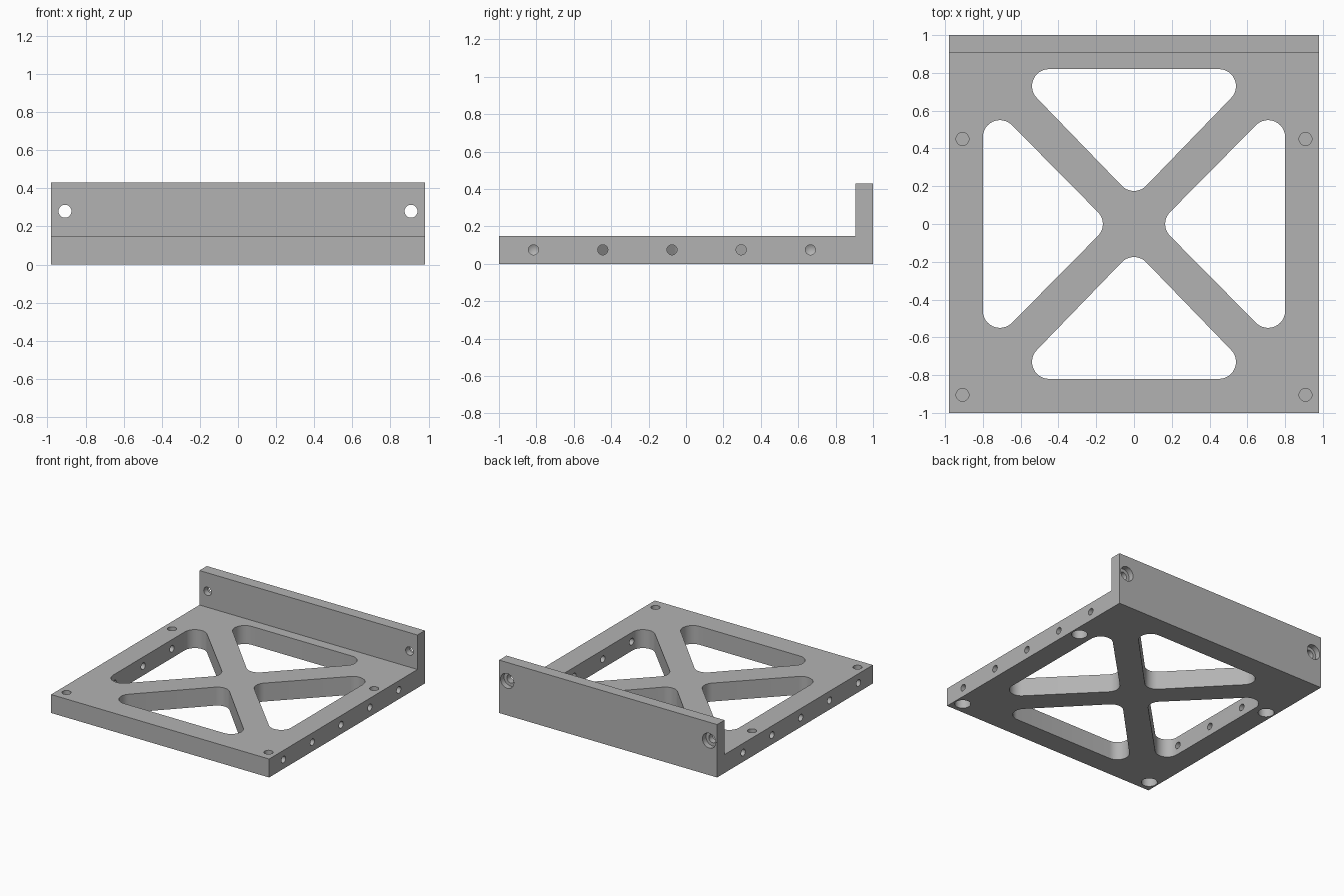
import bpy, bmesh, math
from mathutils import Matrix, Vector

cube = bpy.data.objects.get("Cube")
if cube:
    bpy.data.objects.remove(cube, do_unlink=True)

HALF_X, PLATE, WALL_Y, WALL_TOP = 0.98, 0.15, 0.905, 0.43

grey = bpy.data.materials.new("plain grey")
grey.use_nodes = True
grey.diffuse_color = (0.45, 0.45, 0.45, 1)
grey.node_tree.nodes["Principled BSDF"].inputs["Base Color"].default_value = grey.diffuse_color


def make_object(name, bm, helper=False):
    bmesh.ops.recalc_face_normals(bm, faces=bm.faces)
    mesh = bpy.data.meshes.new(name)
    bm.to_mesh(mesh)
    bm.free()
    mesh.materials.append(grey)
    obj = bpy.data.objects.new(name, mesh)
    bpy.context.collection.objects.link(obj)
    obj.hide_render = helper
    return obj


def extrude(bm, points, direction):
    """Solid prism from a closed outline."""
    face = bm.faces.new([bm.verts.new(p) for p in points])
    geom = bmesh.ops.extrude_face_region(bm, geom=[face])["geom"]
    verts = [g for g in geom if isinstance(g, bmesh.types.BMVert)]
    bmesh.ops.translate(bm, verts=verts, vec=direction)
    bm.faces.ensure_lookup_table()


def drill(bm, start, direction, profile, segments=32):
    """Solid of revolution from (radius, depth) pairs along a direction."""
    turn = Vector((0, 0, 1)).rotation_difference(Vector(direction)).to_matrix().to_4x4()
    place = Matrix.Translation(start) @ turn
    rings = []
    for radius, depth in profile:
        steps = segments if radius else 1
        rings.append([bm.verts.new(place @ Vector((
            radius * math.cos(math.tau * i / segments),
            radius * math.sin(math.tau * i / segments), depth))) for i in range(steps)])
    for a, b in zip(rings, rings[1:]):
        for i in range(segments):
            j = (i + 1) % segments
            bm.faces.new((a[i], a[j], b[0]) if len(b) == 1 else (a[i], a[j], b[j], b[i]))
    for ring in (rings[0], rings[-1]):
        if len(ring) > 1:
            bm.faces.new(ring)


def rounded_triangle(bm, tip, corner, spread, turn, radius=0.09, steps=12):
    """Window cutter pointing at the centre; turned about z."""
    outline = []
    # each corner: centre, start angle, swept angle
    for cx, cy, start, sweep in ((tip, 0, 135, 90), (corner, -spread, 225, 135),
                                 (corner, spread, 0, 135)):
        for i in range(steps + 1):
            a = math.radians(start + sweep * i / steps)
            outline.append(Matrix.Rotation(turn, 3, 'Z') @ Vector(
                (cx + radius * math.cos(a), cy + radius * math.sin(a), -0.1)))
    extrude(bm, outline, (0, 0, PLATE + 0.2))


# L-shaped bracket: base plate with upright back wall
bm = bmesh.new()
section = [(-1, 0), (1, 0), (1, WALL_TOP), (WALL_Y, WALL_TOP), (WALL_Y, PLATE), (-1, PLATE)]
extrude(bm, [(-HALF_X, y, z) for y, z in section], (2 * HALF_X, 0, 0))
bracket = make_object("bracket", bm)

# Four windows that leave the diagonal cross
bm = bmesh.new()
for k in range(4):
    if k % 2:
        rounded_triangle(bm, 0.265, 0.73, 0.45, k * math.pi / 2)
    else:
        rounded_triangle(bm, 0.255, 0.71, 0.46, k * math.pi / 2)
windows = make_object("window_cutter", bm, True)

# Screw holes
bm = bmesh.new()
SMALL, HEAD, EDGE = 0.034, 0.06, 0.027
for side in (-1, 1):
    # side holes with drill-point ends
    for i in range(5):
        drill(bm, (side * HALF_X, -0.815 + 0.37 * i, 0.075), (-side, 0, 0),
              [(EDGE, -0.05), (EDGE, 0.2), (0, 0.216)])
    # plate holes: blind from above, head pocket from below
    for y in (0.45, -0.905):
        drill(bm, (side * 0.908, y, PLATE), (0, 0, -1), [(SMALL, -0.05), (SMALL, 0.06)])
        drill(bm, (side * 0.908, y, 0), (0, 0, 1), [(HEAD, -0.05), (HEAD, 0.08)])
    # counterbored wall holes
    drill(bm, (side * 0.908, 1, 0.28), (0, -1, 0),
          [(HEAD, -0.05), (HEAD, 0.045), (SMALL, 0.045), (SMALL, 0.2)])
holes = make_object("hole_cutter", bm, True)

# Cut, then keep the curved walls smooth
bpy.ops.object.select_all(action='DESELECT')
bpy.context.view_layer.objects.active = bracket
bracket.select_set(True)
for cutter in (windows, holes):
    mod = bracket.modifiers.new(cutter.name, 'BOOLEAN')
    mod.operation, mod.solver, mod.object = 'DIFFERENCE', 'EXACT', cutter
    bpy.ops.object.modifier_apply(modifier=mod.name)
    bpy.data.objects.remove(cutter, do_unlink=True)
bpy.ops.object.shade_smooth_by_angle(angle=math.radians(30))
